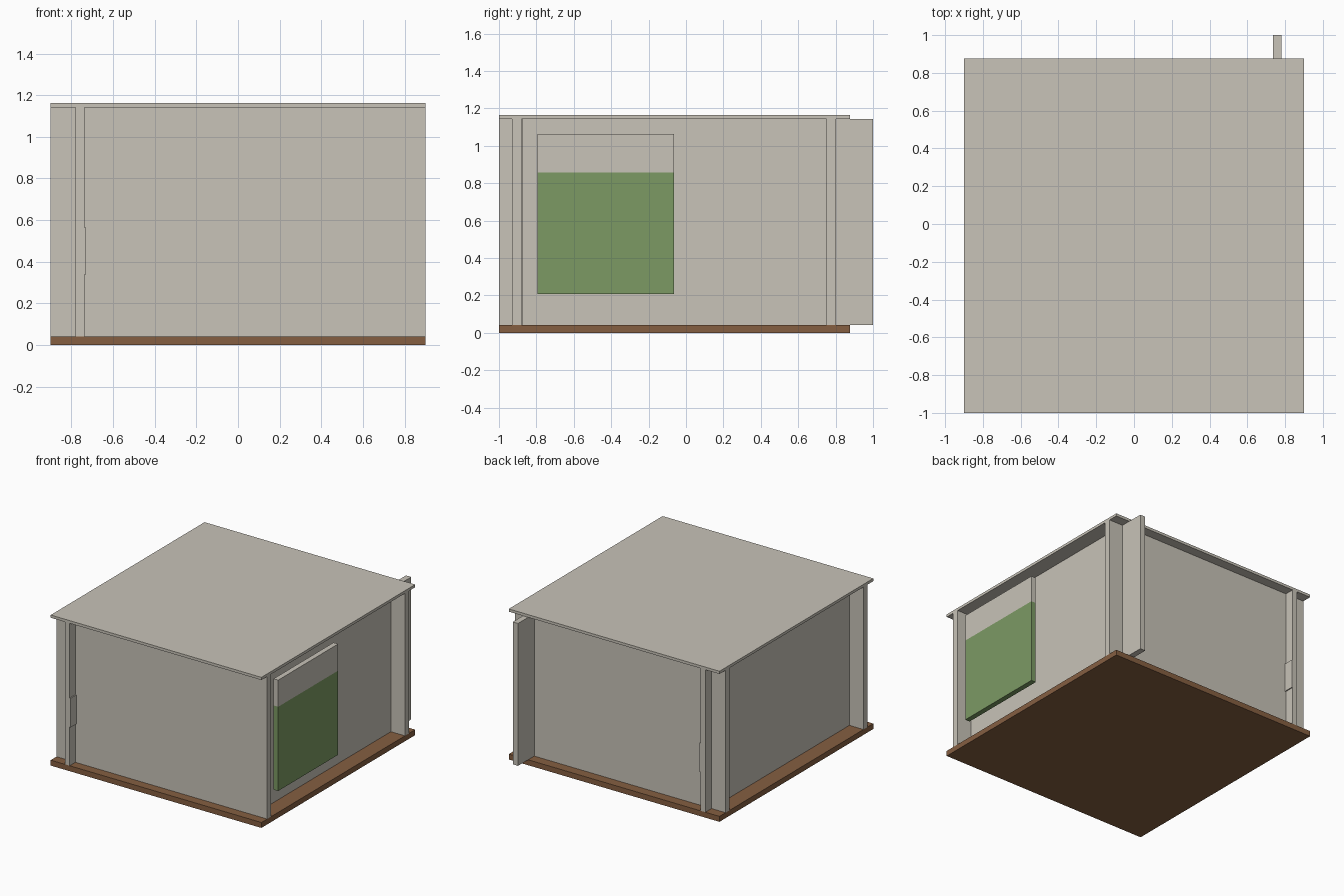
import bpy

cube = bpy.data.objects.get("Cube")
if cube:
    bpy.data.objects.remove(cube, do_unlink=True)


def material(name, rgb):
    mat = bpy.data.materials.new(name)
    mat.use_nodes = True
    colour = (*rgb, 1.0)
    mat.diffuse_color = colour
    mat.node_tree.nodes["Principled BSDF"].inputs["Base Color"].default_value = colour
    return mat


def box(name, mat, xs, ys, zs):
    """Box spanning the given (low, high) ranges."""
    bpy.ops.mesh.primitive_cube_add(size=1)
    obj = bpy.context.object
    obj.name = name
    spans = (xs, ys, zs)
    centre = [(lo + hi) / 2 for lo, hi in spans]
    size = [hi - lo for lo, hi in spans]
    for v in obj.data.vertices:
        v.co = [c + k * s for c, k, s in zip(centre, v.co, size)]
    obj.data.materials.append(mat)
    return obj


plaster = material("warm_grey_plaster", (0.578, 0.546, 0.479))
wood = material("brown_wood", (0.235, 0.114, 0.053))
green = material("leaf_green", (0.202, 0.323, 0.127))

FLOOR, CEILING, ROOF = 0.042, 1.142, 1.163
WIDTH = (-0.9, 0.9)
DEPTH = (-1.0, 0.877)
WALL_Z = (FLOOR, CEILING)

# Floor slab and thin flat roof share one footprint
box("floor", wood, WIDTH, DEPTH, (0, FLOOR))
box("roof", plaster, WIDTH, DEPTH, (CEILING, ROOF))

# Front and back walls run the full width
box("front_wall", plaster, WIDTH, (-0.93, -0.88), WALL_Z)
box("back_wall", plaster, WIDTH, (0.752, 0.802), WALL_Z)

# Side walls are shifted so that their ends stick out as fins
box("left_wall", plaster, (0.735, 0.78), (-0.877, 1.0), WALL_Z)
box("right_wall", plaster, (-0.78, -0.738), DEPTH, WALL_Z)

# Slightly thicker band along the inside of the right wall
box("right_wall_band", plaster, (-0.74, -0.73), DEPTH, (0.34, 0.565))

# Hanging panel outside the left wall, green below and plain above
PANEL_X, PANEL_Y, SPLIT = (0.86, 0.9), (-0.795, -0.063), 0.857
box("panel_lower", green, PANEL_X, PANEL_Y, (0.207, SPLIT))
box("panel_upper", plaster, PANEL_X, PANEL_Y, (SPLIT, 1.063))
